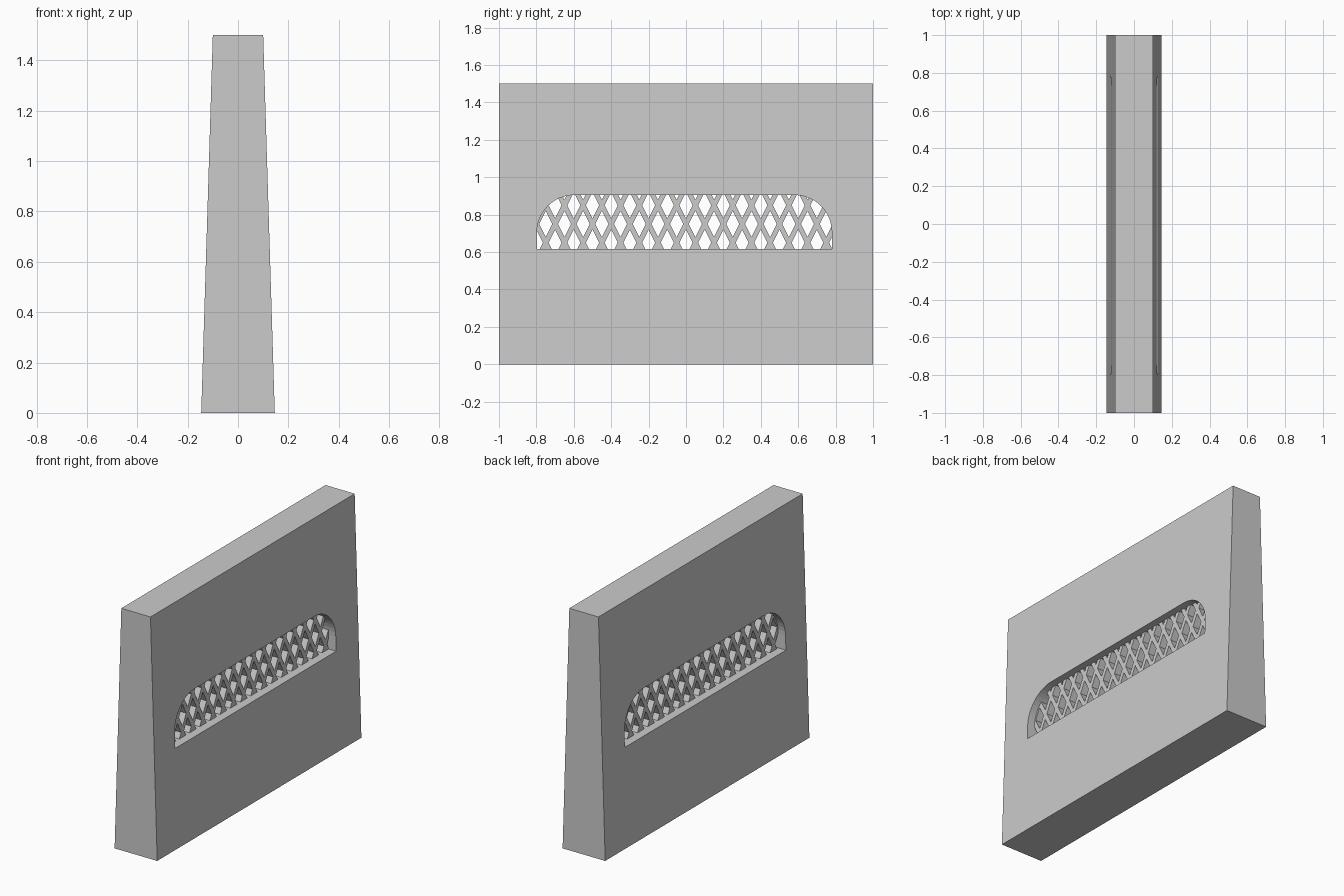
import bpy, bmesh, math

cube = bpy.data.objects.get("Cube")
if cube:
    bpy.data.objects.remove(cube, do_unlink=True)

grey = bpy.data.materials.new("concrete grey")
grey.use_nodes = True
colour = (0.6, 0.6, 0.6, 1)
grey.diffuse_color = colour
grey.node_tree.nodes["Principled BSDF"].inputs["Base Color"].default_value = colour


def prism(bm, outline, half, axis):
    """Extrude a closed 2D outline from -half to half along x or y."""
    def place(p, d):
        return (d, p[0], p[1]) if axis == "x" else (p[0], d, p[1])
    ends = [[bm.verts.new(place(p, d)) for p in outline] for d in (-half, half)]
    bm.faces.new(ends[0])
    bm.faces.new(ends[1][::-1])
    n = len(outline)
    for i in range(n):
        j = (i + 1) % n
        bm.faces.new((ends[0][i], ends[1][i], ends[1][j], ends[0][j]))


def make(name, outlines, half, axis="x"):
    bm = bmesh.new()
    for outline in outlines:
        prism(bm, outline, half, axis)
    bmesh.ops.recalc_face_normals(bm, faces=bm.faces)
    mesh = bpy.data.meshes.new(name)
    bm.to_mesh(mesh)
    bm.free()
    mesh.materials.append(grey)
    ob = bpy.data.objects.new(name, mesh)
    bpy.context.collection.objects.link(ob)
    return ob


def cut(ob, cutter):
    """Subtract the cutter, apply, and discard it."""
    mod = ob.modifiers.new("cut", "BOOLEAN")
    mod.operation, mod.solver, mod.object = "DIFFERENCE", "EXACT", cutter
    bpy.context.view_layer.objects.active = ob
    bpy.ops.object.modifier_apply(modifier=mod.name)
    bpy.data.objects.remove(cutter, do_unlink=True)


def window_outline(grow=0.0):
    """Flat sill, straight jambs and quarter-round upper corners."""
    left, right, sill, spring, r = -0.797, 0.78, 0.615, 0.705, 0.2
    pts = [(left - grow, sill - grow), (right + grow, sill - grow)]
    for cx, start in ((right - r, 0), (left + r, 90)):
        for i in range(13):
            a = math.radians(start + i * 7.5)
            pts.append((cx + (r + grow) * math.cos(a), spring + (r + grow) * math.sin(a)))
    return pts


# Tapered wall with the window opening through it
wall = make("wall", [[(-0.146, 0), (0.146, 0), (0.1, 1.5), (-0.1, 1.5)]], 1, "y")
cut(wall, make("window_cutter", [window_outline()], 0.3))

# Diamond lattice set back inside the opening
grille = make("grille", [window_outline(0.002)], 0.075)
w, h = 0.035, 0.07
holes = []
for row in range(4):
    z = 0.65 + 0.1 * row
    for i in range(-9, 9):
        y = 0.1 * i + (0.05 if row % 2 else 0)
        holes.append([(y - w, z), (y, z - h), (y + w, z), (y, z + h)])
cut(grille, make("diamond_cutter", holes, 0.2))
